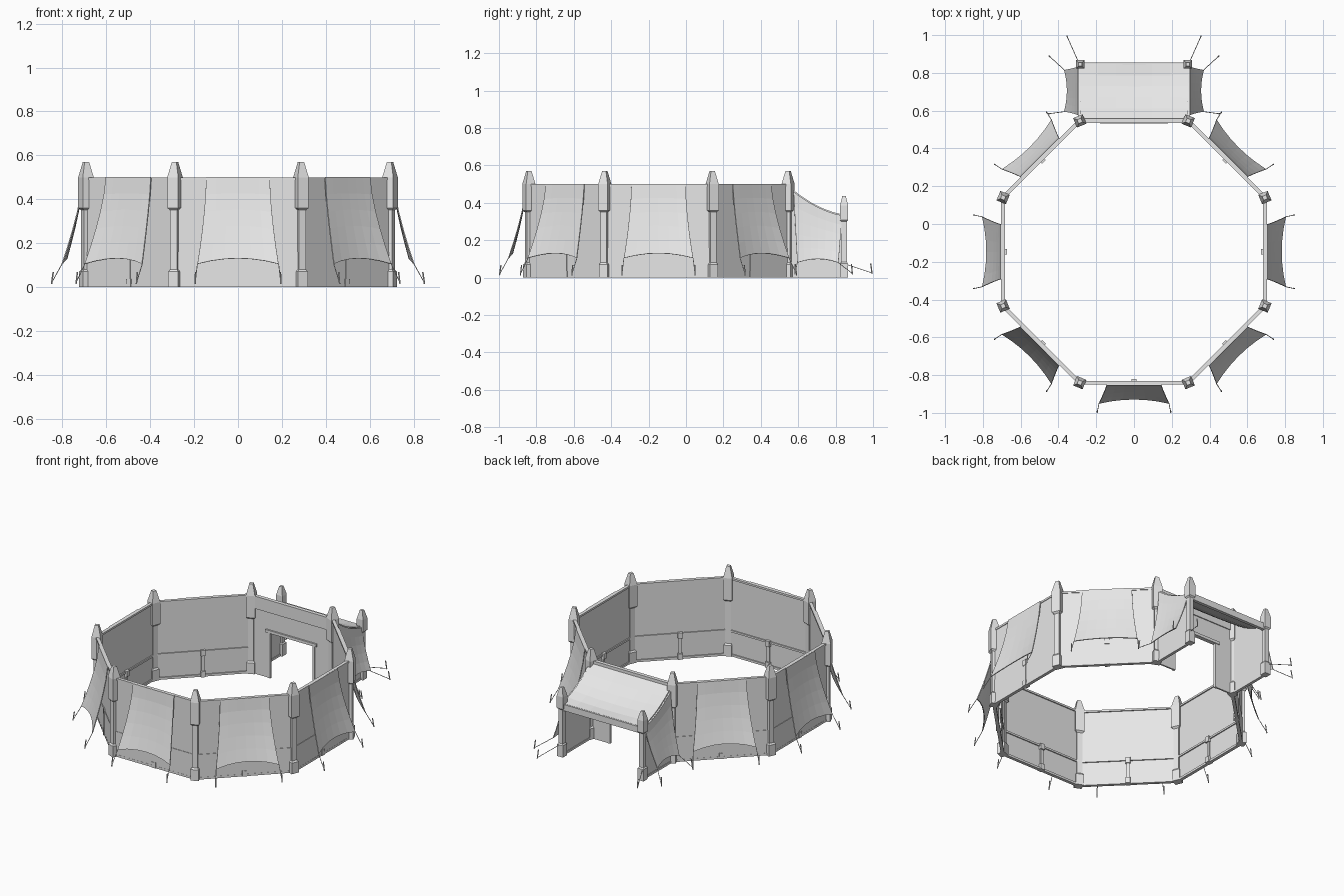
import bpy, bmesh
from math import radians, pi
from mathutils import Matrix, Vector

if "Cube" in bpy.data.objects:
    bpy.data.objects.remove(bpy.data.objects["Cube"])

mat = bpy.data.materials.new("plain grey")
mat.use_nodes = True
GREY = (0.8, 0.8, 0.8, 1)
mat.diffuse_color = GREY
mat.node_tree.nodes["Principled BSDF"].inputs["Base Color"].default_value = GREY

CENTRE = Matrix.Translation((0, -0.147, 0))
APO, HALF, TOP = 0.693, 0.287, 0.5


def side_frame(k):
    return CENTRE @ Matrix.Rotation(k * pi / 4, 4, 'Z')


def make_mesh(name, bm):
    bmesh.ops.recalc_face_normals(bm, faces=bm.faces)
    me = bpy.data.meshes.new(name)
    bm.to_mesh(me)
    bm.free()
    me.materials.append(mat)
    return me


def place(name, me, matrix=Matrix(), thickness=0):
    ob = bpy.data.objects.new(name, me)
    ob.matrix_world = matrix
    bpy.context.collection.objects.link(ob)
    if thickness:
        mod = ob.modifiers.new("thickness", 'SOLIDIFY')
        mod.thickness = thickness
        mod.offset = 0
    return ob


def box(bm, x0, x1, y0, y1, z0, z1):
    m = Matrix.Translation(((x0 + x1) / 2, (y0 + y1) / 2, (z0 + z1) / 2))
    bmesh.ops.create_cube(bm, size=1, matrix=m @ Matrix.Diagonal((x1 - x0, y1 - y0, z1 - z0, 1)))


def rod(bm, a, b, r):
    a, b = Vector(a), Vector(b)
    d = b - a
    m = Matrix.Translation((a + b) / 2) @ d.to_track_quat('Z', 'Y').to_matrix().to_4x4()
    bmesh.ops.create_cone(bm, cap_ends=True, segments=5, radius1=r, radius2=r, depth=d.length, matrix=m)


def guy_rope(bm, start, ground):
    # rope down to the ground, with a leaning peg
    g = Vector(ground)
    out = (g - Vector(start)) * Vector((1, 1, 0))
    rod(bm, start, g, 0.002)
    rod(bm, g - Vector((0, 0, 0.005)), g - out.normalized() * 0.008 + Vector((0, 0, 0.05)), 0.0035)


def post_mesh(name, sections):
    # square post lofted through (half width, height) sections
    bm = bmesh.new()
    rings = [[bm.verts.new((sx * h, sy * h, z)) for sx, sy in ((-1, -1), (1, -1), (1, 1), (-1, 1))]
             for h, z in sections]
    for a, b in zip(rings, rings[1:]):
        for i in range(4):
            j = (i + 1) % 4
            bm.faces.new((a[i], a[j], b[j], b[i]))
    bm.faces.new(rings[0])
    bm.faces.new(rings[-1])
    return make_mesh(name, bm)


def cloth_mesh(name, fn, cols=6, rows=5):
    # grid of points fn(u, t), u from -1 to 1 across and t from 0 to 1 down
    bm = bmesh.new()
    g = [[bm.verts.new(fn(2 * i / cols - 1, j / rows)) for i in range(cols + 1)] for j in range(rows + 1)]
    for j in range(rows):
        for i in range(cols):
            bm.faces.new((g[j][i], g[j][i + 1], g[j + 1][i + 1], g[j + 1][i]))
    return make_mesh(name, bm)


# Corner posts
tall = post_mesh("corner_post", [(0.024, 0), (0.024, 0.07), (0.017, 0.08), (0.017, 0.35),
                                 (0.027, 0.36), (0.027, 0.5), (0.011, 0.57)])
for k in range(8):
    place(f"corner_post_{k + 1}", tall, side_frame(k + 0.5) @ Matrix.Translation((0, -0.75, 0)))

# Wall panel with rails and a short middle stud
bm = bmesh.new()
box(bm, -HALF, HALF, -APO - 0.006, -APO + 0.003, 0.16, TOP - 0.005)
box(bm, -HALF, HALF, -APO - 0.009, -APO + 0.003, 0.005, 0.16)
box(bm, -HALF, HALF, -APO - 0.01, -APO + 0.01, TOP - 0.012, TOP)
box(bm, -HALF, HALF, -APO - 0.004, -APO + 0.01, 0.154, 0.166)
box(bm, -HALF, HALF, -APO - 0.01, -APO + 0.01, 0, 0.014)
box(bm, -0.009, 0.009, -APO - 0.012, -APO + 0.012, 0, 0.15)
for z in (0, 0.135):
    box(bm, -0.014, 0.014, -APO - 0.014, -APO + 0.02, z, z + 0.036)
wall = make_mesh("wall_panel", bm)


# Flared canvas sheet on each wall
def flare(u, t):
    half = 0.145 + 0.04 * t ** 1.6
    out = 0.012 + (0.075 + 0.022 * u * u) * t ** 1.4
    return (u * half, -APO - out, TOP - t * (0.37 + 0.025 * u * u))


sheet = cloth_mesh("canvas_sheet", flare)
bm = bmesh.new()
for s in (-1, 1):
    guy_rope(bm, flare(s, 1), (s * 0.195, -0.85, 0.018))
ropes = make_mesh("sheet_ropes", bm)

for k in range(8):
    if k != 4:
        place(f"wall_panel_{k + 1}", wall, side_frame(k))
        place(f"canvas_sheet_{k + 1}", sheet, side_frame(k), 0.005)
        place(f"sheet_ropes_{k + 1}", ropes, side_frame(k))

# Back wall with a doorway
bm = bmesh.new()
DOOR, HEAD = 0.15, 0.29
for s in (-1, 1):
    a, b = sorted((s * DOOR, s * HALF))
    box(bm, a, b, -APO - 0.006, -APO + 0.004, 0, TOP - 0.01)
    a, b = sorted((s * DOOR, s * (DOOR + 0.015)))
    box(bm, a, b, -APO - 0.008, -APO + 0.008, 0, HEAD)
box(bm, -DOOR, DOOR, -APO - 0.006, -APO + 0.004, HEAD, TOP - 0.01)
box(bm, -DOOR - 0.03, DOOR + 0.03, -APO - 0.012, -APO + 0.014, HEAD, HEAD + 0.018)
box(bm, -HALF, HALF, -APO - 0.012, -APO + 0.012, 0.42, TOP)
place("door_wall", make_mesh("door_wall", bm), side_frame(4))

# Porch: roof line falls from the wall and sags
Y0, Y1, PX = 0.55, 0.845, 0.285


def roof_z(y):
    f = (y - Y0) / (Y1 - Y0)
    return 0.48 - 0.15 * f - 0.1 * f * (1 - f)


def roof(u, t):
    y = Y0 + t * (Y1 - Y0)
    return (u * PX, y, roof_z(y) - 0.012 * (1 - u * u) * t * (1 - t) * 4)


place("porch_roof", cloth_mesh("porch_roof", roof), Matrix(), 0.012)

bm = bmesh.new()
box(bm, -PX, PX, Y1 - 0.01, Y1 + 0.01, 0.295, 0.335)
place("porch_front_beam", make_mesh("porch_front_beam", bm))

short = post_mesh("porch_post", [(0.021, 0), (0.021, 0.075), (0.015, 0.083), (0.015, 0.3),
                                 (0.022, 0.308), (0.022, 0.385), (0.009, 0.438)])


def porch_wall(u, t):
    y = (Y0 + Y1) / 2 + u * (Y1 - Y0) / 2
    return (PX, y, roof_z(y) * (1 - t))


def porch_flare(u, t):
    y = 0.705 + u * (0.13 - 0.02 * t)
    z = roof_z(y)
    out = 0.008 + (0.06 + 0.015 * u * u) * t ** 1.4
    return (PX + out, y, z + (0.1 - 0.02 * u * u - z) * t)


side = cloth_mesh("porch_side_wall", porch_wall)
wing = cloth_mesh("porch_wing", porch_flare)

# Porch ropes, side sills and rails
bm = bmesh.new()
guy_rope(bm, porch_flare(-1, 1), (0.455, 0.583, 0.022))
guy_rope(bm, porch_flare(1, 1), (0.45, 0.89, 0.022))
guy_rope(bm, (PX + 0.01, Y1 + 0.015, 0.07), (0.355, 0.995, 0.025))
porch_ropes = make_mesh("porch_ropes", bm)
bm = bmesh.new()
box(bm, PX - 0.009, PX + 0.009, Y0, Y1, 0, 0.014)
sill = make_mesh("porch_sill", bm)

for label, s in (("left", 1), ("right", -1)):
    flip = Matrix.Diagonal((s, 1, 1, 1))
    place(f"porch_post_{label}", short, Matrix.Translation((s * PX, Y1, 0)))
    place(f"porch_side_wall_{label}", side, flip, 0.01)
    place(f"porch_wing_{label}", wing, flip, 0.005)
    place(f"porch_ropes_{label}", porch_ropes, flip)
    place(f"porch_sill_{label}", sill, flip)
